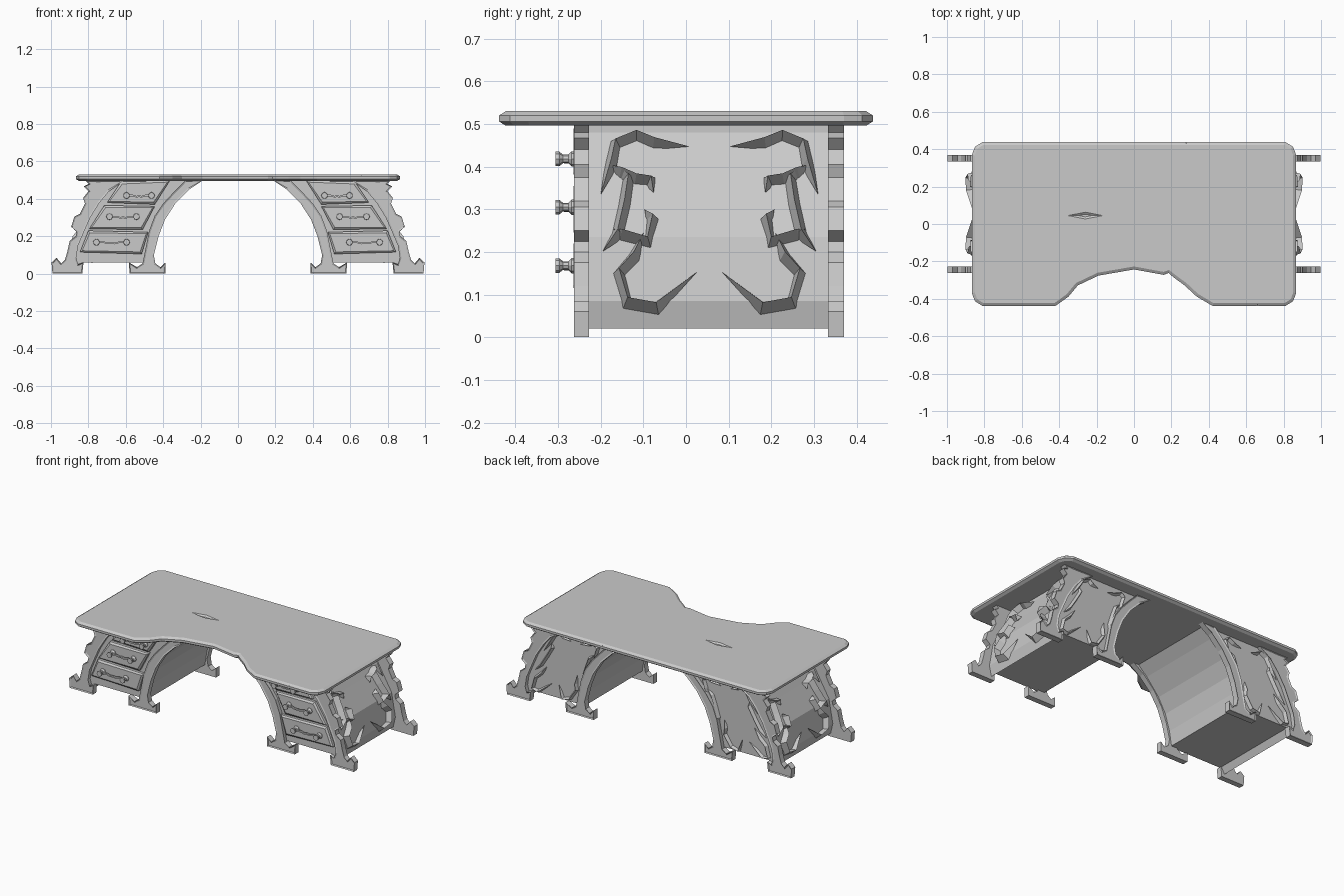
import bpy, bmesh, math
from mathutils import Vector

cube = bpy.data.objects.get("Cube")
if cube:
    bpy.data.objects.remove(cube)

GREY = (0.59, 0.59, 0.59, 1)
mat = bpy.data.materials.new("grey stone")
mat.use_nodes = True
mat.diffuse_color = GREY
mat.node_tree.nodes["Principled BSDF"].inputs["Base Color"].default_value = GREY


def finish(bm, name, mirror=True):
    bmesh.ops.recalc_face_normals(bm, faces=bm.faces)
    mesh = bpy.data.meshes.new(name)
    bm.to_mesh(mesh)
    bm.free()
    mesh.materials.append(mat)
    ob = bpy.data.objects.new(name, mesh)
    bpy.context.collection.objects.link(ob)
    if mirror:
        ob.modifiers.new("both_sides", 'MIRROR')
    return ob


def extrude(bm, outline, a, b, plane="xz", rim=0, depth=0):
    """Prism from a to b; the face at b gets a border of width rim."""
    def place(p, h):
        return (p[0], h, p[1]) if plane == "xz" else (p[0], p[1], h)
    lo = [bm.verts.new(place(p, a)) for p in outline]
    hi = [bm.verts.new(place(p, b)) for p in outline]
    n = len(lo)
    faces = [bm.faces.new(lo), bm.faces.new(hi)]
    for i in range(n):
        j = (i + 1) % n
        faces.append(bm.faces.new((lo[i], lo[j], hi[j], hi[i])))
    bmesh.ops.recalc_face_normals(bm, faces=faces)
    if rim:
        bmesh.ops.inset_region(bm, faces=[faces[1]], thickness=rim, depth=depth)
    return faces


def interp(table, z):
    for (x0, z0), (x1, z1) in zip(table, table[1:]):
        if z <= z1:
            return x0 + (x1 - x0) * (z - z0) / (z1 - z0)
    return table[-1][0]


def tendril(bm, pts, normal, width, height):
    """Ridged strip that tapers to a point at both ends."""
    rows = []
    last = len(pts) - 1
    for i, p in enumerate(pts):
        along = pts[min(i + 1, last)] - pts[max(i - 1, 0)]
        side = along.cross(normal).normalized() * width
        if i in (0, last):
            rows.append([bm.verts.new(p + normal * height * 0.3)])
        else:
            rows.append([bm.verts.new(q) for q in
                         (p - side - normal * 0.005, p + normal * height, p + side - normal * 0.005)])
    for r, q in zip(rows, rows[1:]):
        for k in range(3):
            m = (k + 1) % 3
            loop = [r[k % len(r)], r[m % len(r)], q[m % len(q)], q[k % len(q)]]
            bm.faces.new(list(dict.fromkeys(loop)))


# Table top with a scooped front edge and chamfered rims
top_outline = [(-0.81, 0.438), (0.81, 0.438), (0.85, 0.413), (0.867, 0.37), (0.867, -0.37),
               (0.85, -0.413), (0.81, -0.438), (0.42, -0.438), (0.335, -0.388), (0.27, -0.328),
               (0.21, -0.284), (0.185, -0.262), (0.16, -0.272), (0, -0.243), (-0.19, -0.276),
               (-0.3, -0.328), (-0.35, -0.388), (-0.42, -0.438), (-0.81, -0.438),
               (-0.85, -0.413), (-0.867, -0.37), (-0.867, 0.37), (-0.85, 0.413)]
bm = bmesh.new()
slab = extrude(bm, top_outline, 0.506, 0.52, "xy", 0.016, 0.01)
bmesh.ops.inset_region(bm, faces=[slab[0]], thickness=0.016, depth=0.01)
table_top = finish(bm, "table_top", False)

# Chips and a gouge worn into the top
for i, (x, y, rx, ry) in enumerate([(-0.26, 0.045, 0.18, 0.035), (0.28, 0.435, 0.03, 0.02),
                                    (0.66, -0.435, 0.03, 0.02)]):
    bm = bmesh.new()
    bmesh.ops.create_cone(bm, cap_ends=True, segments=4, radius1=0.2, radius2=1, depth=1)
    bmesh.ops.scale(bm, verts=bm.verts, vec=(rx, ry, 0.02))
    bmesh.ops.translate(bm, verts=bm.verts, vec=(x, y, 0.532))
    cutter = finish(bm, "chip_cutter_%d" % i, False)
    cutter.hide_render = True
    cutter.hide_set(True)
    cut = table_top.modifiers.new("chip", 'BOOLEAN')
    cut.operation = 'DIFFERENCE'
    cut.object = cutter

# Pedestal body: leaning outer wall, arched inner wall
outer = [(0.852, 0.02), (0.867, 0.085), (0.84, 0.235), (0.762, 0.37), (0.70, 0.48), (0.70, 0.5)]
inner = [(0.22, 0.5), (0.285, 0.44), (0.37, 0.34), (0.42, 0.25), (0.45, 0.15), (0.465, 0.06)]
bm = bmesh.new()
extrude(bm, outer + inner + [(0.83, 0.06)], -0.24, 0.345)
finish(bm, "pedestal_body")

# Carved legs, front and back
outer_leg = [(0.75, 0.5), (0.815, 0.497), (0.798, 0.48), (0.825, 0.467), (0.80, 0.44), (0.828, 0.405),
             (0.818, 0.375), (0.845, 0.32), (0.875, 0.305), (0.892, 0.25), (0.862, 0.225),
             (0.868, 0.2), (0.90, 0.175), (0.912, 0.12), (0.925, 0.075), (0.945, 0.055),
             (0.97, 0.085), (0.997, 0.06), (0.992, 0), (0.832, 0), (0.826, 0.06), (0.855, 0.05),
             (0.865, 0.085), (0.855, 0.15), (0.825, 0.22), (0.79, 0.30), (0.74, 0.38),
             (0.69, 0.44), (0.61, 0.497)]
inner_leg = [(0.28, 0.5), (0.185, 0.5), (0.26, 0.45), (0.335, 0.375), (0.39, 0.29), (0.425, 0.2),
             (0.45, 0.1), (0.442, 0.055), (0.415, 0.035), (0.387, 0.06), (0.387, 0),
             (0.58, 0), (0.583, 0.06), (0.54, 0.035), (0.51, 0.055), (0.495, 0.13),
             (0.475, 0.23), (0.445, 0.31), (0.40, 0.375), (0.34, 0.44)]
for name, outline in (("outer_leg", outer_leg), ("inner_leg", inner_leg)):
    for end, a, b in (("front", -0.227, -0.262), ("back", 0.333, 0.37)):
        bm = bmesh.new()
        extrude(bm, outline, a, b, rim=0.009, depth=-0.005)
        finish(bm, "%s_%s" % (end, name))

# Drawers with knobs and drooping handle bars
drawers = [([(0.80, 0.23), (0.48, 0.222), (0.515, 0.105), (0.845, 0.115)], 0.757, 0.596, 0.168),
           ([(0.715, 0.365), (0.445, 0.36), (0.51, 0.235), (0.795, 0.24)], 0.687, 0.543, 0.305),
           ([(0.625, 0.492), (0.365, 0.496), (0.445, 0.37), (0.70, 0.38)], 0.596, 0.4625, 0.418)]
knob_profile = [(0.018, 0.255), (0.018, 0.268), (0.01, 0.276), (0.01, 0.288), (0.017, 0.297),
                (0.017, 0.306)]
for i, (outline, xa, xb, z) in enumerate(drawers):
    bm = bmesh.new()
    extrude(bm, outline, -0.23, -0.256, rim=0.014, depth=0.008)
    finish(bm, "drawer_%d" % i)
    bm = bmesh.new()
    for x in (xa, xb):
        rings = [[bm.verts.new((x + r * math.cos(t * math.tau / 8), -y, z + r * math.sin(t * math.tau / 8)))
                  for t in range(8)] for r, y in knob_profile]
        for r, q in zip(rings, rings[1:]):
            for k in range(8):
                bm.faces.new((r[k], r[k - 1], q[k - 1], q[k]))
        bm.faces.new(rings[0])
        bm.faces.new(rings[-1])
    mid, w = (xa + xb) / 2, xa - xb
    arch = [(-0.5, 0), (-0.25, 0), (-0.1, -0.006), (0, -0.003), (0.1, -0.006), (0.25, 0), (0.5, 0)]
    bar = [(mid + f * w, z + d + 0.004) for f, d in arch]
    extrude(bm, bar + [(x, h - 0.009) for x, h in reversed(bar)], -0.276, -0.286)
    finish(bm, "drawer_handle_%d" % i)

# Vine carvings on the outer walls
vines = [[(0.008, 0.443), (-0.074, 0.455), (-0.116, 0.472), (-0.165, 0.452), (-0.175, 0.405), (-0.2, 0.33)],
         [(-0.076, 0.335), (-0.082, 0.365), (-0.116, 0.37), (-0.15, 0.385), (-0.178, 0.40)],
         [(-0.165, 0.4), (-0.135, 0.37), (-0.144, 0.31), (-0.16, 0.24), (-0.195, 0.197)],
         [(-0.097, 0.295), (-0.078, 0.276), (-0.09, 0.222), (-0.15, 0.24), (-0.17, 0.25)],
         [(-0.1, 0.24), (-0.122, 0.187), (-0.157, 0.148), (-0.137, 0.08), (-0.07, 0.068), (0.025, 0.148)]]
MID = 0.055
out = Vector((1, 0, 0.4)).normalized()
bm = bmesh.new()
for path in vines:
    for s in (1, -1):
        tendril(bm, [Vector((interp(outer, z), MID + s * (u - MID), z)) for u, z in path], out, 0.015, 0.038)
finish(bm, "side_vines")

# Slimmer vines that hug the edges of the back panels
bm = bmesh.new()
for path in (vines[0], vines[2], vines[-1]):
    for s in (1, -1):
        tendril(bm, [Vector((0.685 - (z - 0.1) * 0.47 + s * (u - MID) * 0.68, 0.345, z)) for u, z in path],
                Vector((0, 1, 0)), 0.012, 0.02)
finish(bm, "back_vines")
